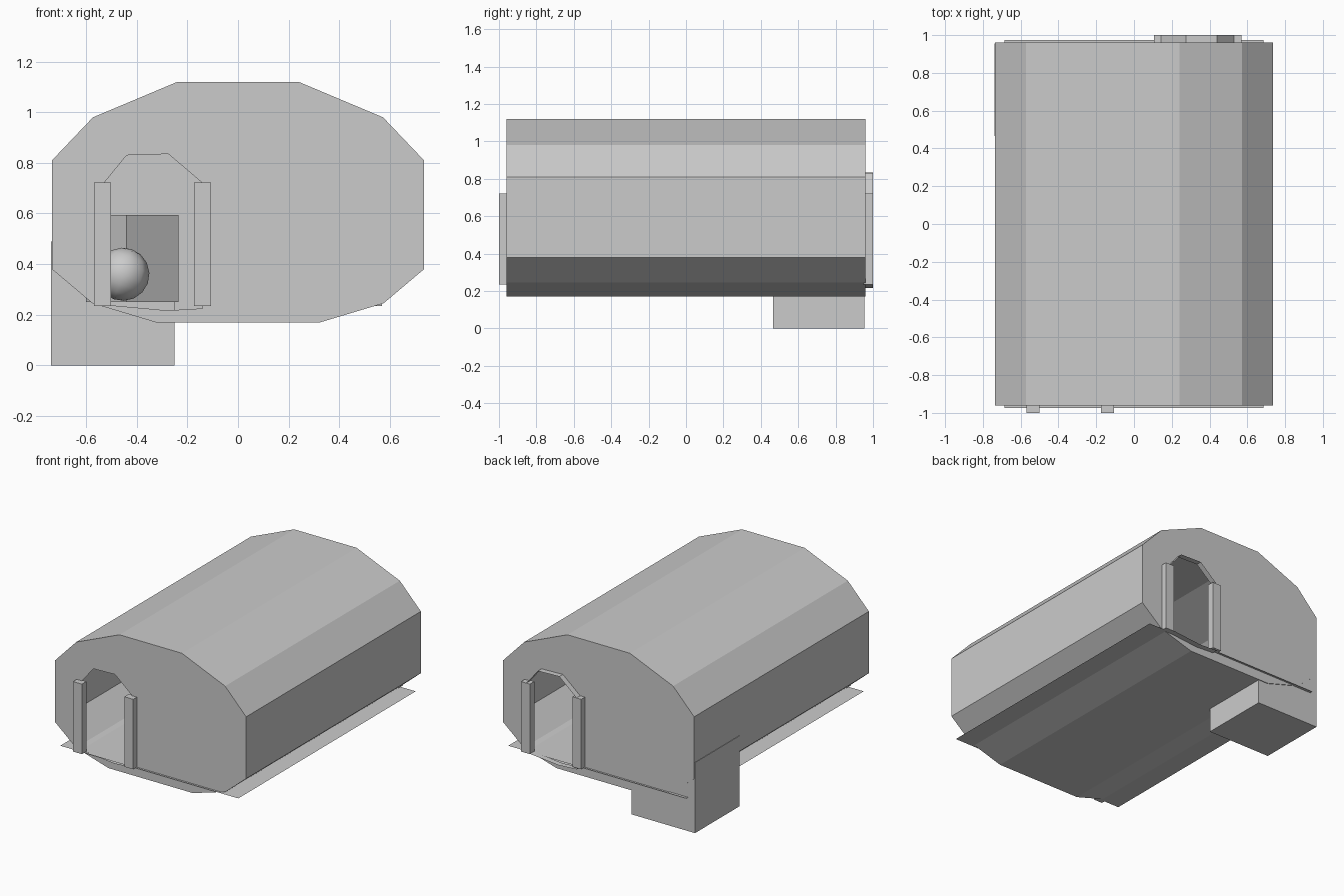
import bpy, bmesh
from math import radians
from mathutils import Vector

if "Cube" in bpy.data.objects:
    bpy.data.objects.remove(bpy.data.objects["Cube"])

# half outlines / door outline as (x, z)
HALF = [(0.24, 1.12), (0.573, 0.98), (0.735, 0.81), (0.735, 0.38), (0.575, 0.245), (0.325, 0.17)]
HULL = HALF + [(-x, z) for x, z in reversed(HALF)]
DOOR = [(-0.53, 0.24), (-0.53, 0.72), (-0.44, 0.83), (-0.275, 0.835),
        (-0.14, 0.72), (-0.14, 0.225), (-0.28, 0.217)]
Y = 0.96


def finish(bm, name):
    me = bpy.data.meshes.new(name)
    bm.to_mesh(me)
    bm.free()
    ob = bpy.data.objects.new(name, me)
    bpy.context.collection.objects.link(ob)
    return ob


def box(name, lo, hi, rot=0.0):
    lo, hi = Vector(lo), Vector(hi)
    bm = bmesh.new()
    bmesh.ops.create_cube(bm, size=1)
    bmesh.ops.scale(bm, vec=hi - lo, verts=bm.verts)
    ob = finish(bm, name)
    ob.location = (lo + hi) / 2
    ob.rotation_euler.z = rot
    return ob


def loop(bm, pts, y):
    vs = [bm.verts.new((x, y, z)) for x, z in pts]
    es = [bm.edges.new((vs[i], vs[(i + 1) % len(vs)])) for i in range(len(vs))]
    return vs, es


def strip(bm, a, b):
    for i in range(len(a)):
        j = (i + 1) % len(a)
        bm.faces.new((a[i], a[j], b[j], b[i]))


# hollow hull with a doorway in each end wall
bm = bmesh.new()
rings = []
for s in (-1, 1):
    outer, oe = loop(bm, HULL, s * Y)
    door, de = loop(bm, [(-s * x, z) if s < 0 else (-x, z) for x, z in DOOR], s * Y)
    bmesh.ops.triangle_fill(bm, edges=oe + de, use_beauty=True, use_dissolve=False,
                            normal=(0, s, 0))
    rings.append(outer)
strip(bm, rings[0], rings[1])
bmesh.ops.recalc_face_normals(bm, faces=bm.faces)
finish(bm, "hull")

# raised rim around the rear doorway
bm = bmesh.new()
back = [(-x, z) for x, z in DOOR]
strip(bm, loop(bm, back, Y)[0], loop(bm, back, 1.0)[0])
bmesh.ops.recalc_face_normals(bm, faces=bm.faces)
finish(bm, "rear_door_rim")

# door posts, rear pair mirrored to the other side
for s, end in ((1, "front"), (-1, "rear")):
    for side, x in (("outer", -0.535), ("inner", -0.14)):
        cx, cy = s * x, -s * 0.975
        box(f"{end}_{side}_door_post", (cx - 0.034, cy - 0.025, 0.235),
            (cx + 0.034, cy + 0.025, 0.722))

# thin floor sheet, slightly wider than the hull base
bm = bmesh.new()
bmesh.ops.create_grid(bm, x_segments=1, y_segments=1, size=1)
bmesh.ops.scale(bm, vec=(0.685, 0.975, 1), verts=bm.verts)
finish(bm, "floor").location.z = 0.235

# large crate sunk through the rear left corner
box("rear_crate", (-0.738, 0.465, 0), (-0.25, 0.955, 0.49))

# turned box and ball inside
inner = box("inner_box", (-0.5475, 0.12, 0.25), (-0.2875, 0.38, 0.595), radians(38))
bm = bmesh.new()
bmesh.ops.create_uvsphere(bm, u_segments=8, v_segments=8, radius=0.105)
for f in bm.faces:
    f.smooth = True
ball = finish(bm, "ball")
ball.location = (-0.455, -0.1, 0.36)
ball.rotation_euler.y = radians(20)
